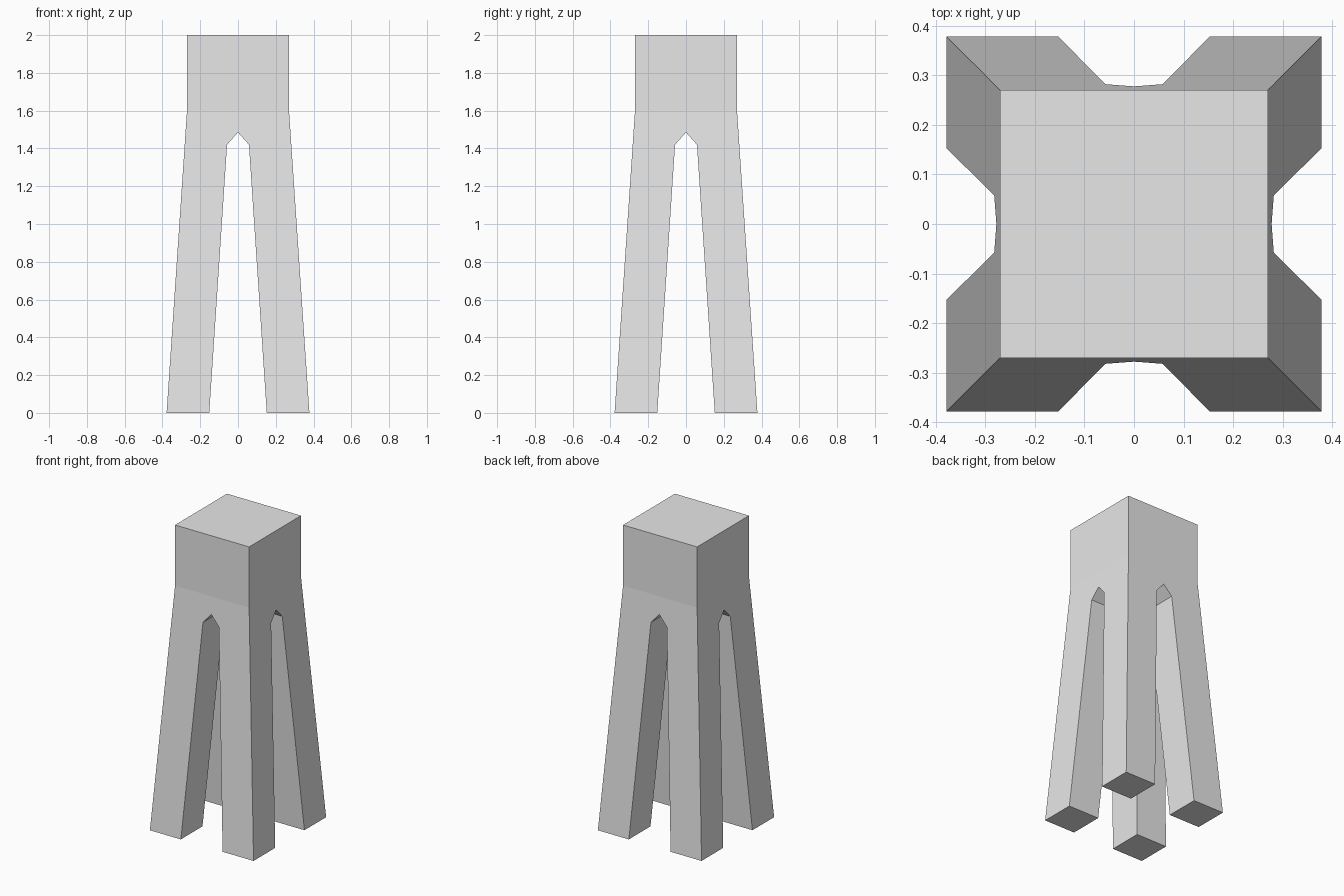
import bpy, bmesh, math
from mathutils import Matrix

if "Cube" in bpy.data.objects:
    bpy.data.objects.remove(bpy.data.objects["Cube"])

grey = bpy.data.materials.new("grey")
grey.diffuse_color = (0.8, 0.8, 0.8, 1)
grey.use_nodes = True
grey.node_tree.nodes["Principled BSDF"].inputs["Base Color"].default_value = grey.diffuse_color


def make_object(name, bm):
    bmesh.ops.recalc_face_normals(bm, faces=bm.faces)
    mesh = bpy.data.meshes.new(name)
    bm.to_mesh(mesh)
    bm.free()
    mesh.materials.append(grey)
    ob = bpy.data.objects.new(name, mesh)
    bpy.context.collection.objects.link(ob)
    return ob


# Square body: flared below, straight head above
bm = bmesh.new()
rings = [[bm.verts.new((sx * r, sy * r, z)) for sx, sy in ((-1, -1), (1, -1), (1, 1), (-1, 1))]
         for r, z in ((0.378, 0), (0.27, 1.6), (0.27, 2))]
for low, high in zip(rings, rings[1:]):
    for i in range(4):
        j = (i + 1) % 4
        bm.faces.new((low[i], low[j], high[j], high[i]))
bm.faces.new(rings[0][::-1])
bm.faces.new(rings[-1])
tower = make_object("four_legged_tower", bm)

# Pointed arch profile, pushed right through the body along both axes
arch = [(-0.159, -0.1), (0.159, -0.1), (0.058, 1.42), (0, 1.485), (-0.058, 1.42)]
for axis, angle in (("x", math.pi / 2), ("y", 0)):
    bm = bmesh.new()
    face = bm.faces.new([bm.verts.new((x, -1, z)) for x, z in arch])
    out = bmesh.ops.extrude_face_region(bm, geom=[face])
    bmesh.ops.translate(bm, vec=(0, 2, 0),
                        verts=[g for g in out["geom"] if isinstance(g, bmesh.types.BMVert)])
    bmesh.ops.rotate(bm, verts=bm.verts, matrix=Matrix.Rotation(angle, 3, "Z"))
    cutter = make_object("arch_cutter_" + axis, bm)
    cutter.hide_render = True
    cut = tower.modifiers.new("arch_" + axis, "BOOLEAN")
    cut.operation = "DIFFERENCE"
    cut.solver = "EXACT"
    cut.object = cutter
    bpy.context.view_layer.objects.active = tower
    bpy.ops.object.modifier_apply(modifier=cut.name)
    bpy.data.objects.remove(cutter)
